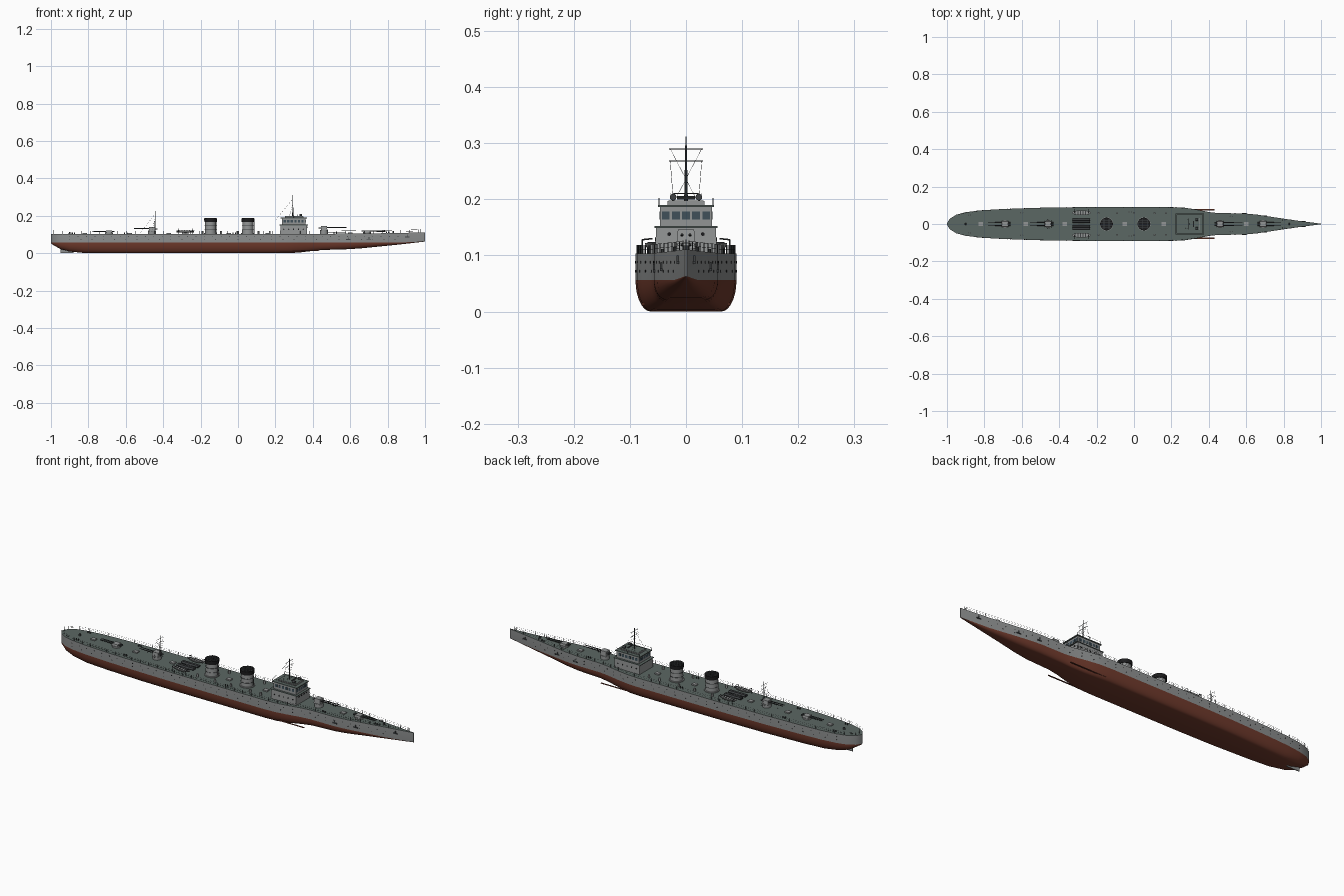
import bpy, bmesh, math
from mathutils import Vector

if "Cube" in bpy.data.objects:
    bpy.data.objects.remove(bpy.data.objects["Cube"])

def mat(name, c):
    m = bpy.data.materials.new(name)
    m.diffuse_color = (*c, 1)
    m.use_nodes = True
    m.node_tree.nodes["Principled BSDF"].inputs["Base Color"].default_value = m.diffuse_color
    return m

HULL = mat("hull_grey", (0.27, 0.28, 0.28))
RED = mat("bottom_red", (0.16, 0.042, 0.025))
DECK = mat("deck_green_grey", (0.105, 0.135, 0.125))
HOUSE = mat("house_grey", (0.29, 0.30, 0.30))
BLACK = mat("funnel_black", (0.012, 0.012, 0.013))
DARK = mat("dark_metal", (0.05, 0.055, 0.058))
GLASS = mat("window_glass", (0.05, 0.08, 0.10))

def finish(bm, name, mats, smooth=False):
    me = bpy.data.meshes.new(name)
    bmesh.ops.recalc_face_normals(bm, faces=bm.faces)
    bm.to_mesh(me)
    bm.free()
    for m in mats:
        me.materials.append(m)
    ob = bpy.data.objects.new(name, me)
    bpy.context.collection.objects.link(ob)
    if smooth:
        bpy.ops.object.select_all(action='DESELECT')
        ob.select_set(True)
        bpy.context.view_layer.objects.active = ob
        bpy.ops.object.shade_smooth_by_angle(angle=math.radians(35))
    return ob

def add_box(bm, x0, x1, y0, y1, z0, z1, taper=1.0):
    vs = bmesh.ops.create_cube(bm, size=1)["verts"]
    for v in vs:
        k = taper if v.co.z > 0 else 1
        v.co = ((x0+x1)/2 + v.co.x*(x1-x0)*k, (y0+y1)/2 + v.co.y*(y1-y0)*k, z0 if v.co.z < 0 else z1)

def add_rod(bm, a, b, r, r2=None, n=8):
    a, b = Vector(a), Vector(b)
    d = b - a
    vs = bmesh.ops.create_cone(bm, cap_ends=True, segments=n, radius1=r, radius2=r if r2 is None else r2, depth=d.length)["verts"]
    q = Vector((0, 0, 1)).rotation_difference(d)
    for v in vs:
        v.co = q @ v.co + (a+b)/2

def boxes(name, m, *specs):
    bm = bmesh.new()
    for s in specs:
        add_box(bm, *s)
    return finish(bm, name, [m])

def rods(name, m, *specs, n=8):
    bm = bmesh.new()
    for s in specs:
        add_rod(bm, *s, n=n)
    return finish(bm, name, [m], True)

# Hull stations: x, half width, keel height, flat-bottom share
ST = [(-1, .004, .052, .3), (-.985, .028, .042, .4), (-.95, .050, .022, .5), (-.9, .063, .009, .55),
      (-.82, .073, .001, .6), (-.7, .080, 0, .65), (-.5, .087, 0, .7), (-.3, .090, 0, .7), (.2, .090, 0, .7),
      (.27, .087, 0, .68), (.33, .078, .004, .66), (.4, .064, .012, .65), (.45, .058, .017, .65),
      (.58, .057, .021, .6), (.65, .051, .025, .5), (.75, .036, .035, .4), (.85, .021, .045, .3), (1, .0015, .062, .2)]

def station(x):
    for a, b in zip(ST, ST[1:]):
        if x <= b[0]:
            t = (x - a[0]) / (b[0] - a[0])
            return [p + (q - p)*t for p, q in zip(a, b)]
    return list(ST[-1])

def W(x):
    return station(x)[1]

def ZD(x):
    return 0.103 + 0.008*max(0, (x - .3)/.7)**2

bm = bmesh.new()
rings = []
for x, w, zb, f in ST:
    zw = max(.056, zb + .001)
    half = [(w, ZD(x)), (w, zw)]
    for i in range(1, 8):
        a = math.pi/2*(1 - i/7)
        half.append((w*(f + (1-f)*math.sin(a)), zw - (zw - zb)*math.cos(a)))
    ring = half + [(-y, z) for y, z in reversed(half)]
    rings.append([bm.verts.new((x, y, z)) for y, z in ring])
n = len(rings[0])
for A, B in zip(rings, rings[1:]):
    for i in range(n):
        j = (i + 1) % n
        fc = bm.faces.new((A[i], A[j], B[j], B[i]))
        fc.material_index = 2 if i == n-1 else 0 if i in (0, n-2) else 1
bm.faces.new(rings[0])
bm.faces.new(rings[-1])
finish(bm, "hull", [HULL, RED, DECK], True)

# Rudder, propeller shafts and bilge keels
boxes("rudder", HULL, (-.95, -.88, -.002, .002, .002, .035))
rods("propeller_shafts", DARK, *[((-.9, s*.03, .012), (-.7, s*.03, .008), .003) for s in (-1, 1)])
boxes("bilge_keels", RED, *[(.1, .43, s*.076-.003, s*.076+.003, .012, .015) for s in (-1, 1)])

# Deck railing: posts and two wires on each side
bm = bmesh.new()
xs = [-.985 + i*.0488 for i in range(41)]
for s in (-1, 1):
    for a, b in zip(xs, xs[1:] + [None]):
        p = Vector((a, s*W(a)*.97, ZD(a)))
        add_rod(bm, p, p + Vector((0, 0, .016)), .0009, n=4)
        if b:
            q = Vector((b, s*W(b)*.97, ZD(b)))
            for h in (.008, .0155):
                add_rod(bm, p + Vector((0, 0, h)), q + Vector((0, 0, h)), .0004, n=3)
finish(bm, "deck_railing", [DARK])

# Portholes in two rows, and anchors
bm = bmesh.new()
for s in (-1, 1):
    for z, step in ((.088, .045), (.072, .06)):
        x = -.9
        while x < .9:
            y = s*W(x)
            add_rod(bm, (x, y - s*.001, z), (x, y + s*.0007, z), .0022, n=8)
            x += step
finish(bm, "portholes", [BLACK])
bm = bmesh.new()
for s in (-1, 1):
    for x, z in ((.905, .088), (.7, .075), (.59, .073)):
        y = s*W(x)
        add_box(bm, x-.012, x+.012, y-.003, y+.003, z-.003, z+.002)
        add_box(bm, x-.002, x+.002, y-.003, y+.003, z-.003, z+.012)
finish(bm, "anchors", [DARK])

# Bridge house in three tiers with deck-coloured roofs
boxes("bridge_house", HOUSE, (.225, .37, -.055, .055, .1, .15, .97), (.235, .362, -.046, .046, .15, .186),
      (.25, .35, -.033, .033, .189, .197))
boxes("bridge_roofs", DECK, (.221, .374, -.056, .056, .149, .152), (.228, .368, -.05, .05, .186, .190),
      (.252, .348, -.031, .031, .197, .198))
bm = bmesh.new()
for y in (-.036, -.018, 0, .018, .036):
    add_box(bm, .36, .363, y-.007, y+.007, .164, .178)
    add_box(bm, .234, .237, y-.007, y+.007, .164, .178)
for s in (-1, 1):
    for i in range(6):
        x = .25 + i*.019
        add_box(bm, x-.006, x+.006, s*.046-.001, s*.046+.001, .164, .178)
finish(bm, "bridge_windows", [GLASS])
bm = bmesh.new()
for s in (-1, 1):
    for i in range(5):
        add_rod(bm, (.245+i*.026, s*.05, .128), (.245+i*.026, s*.0555, .128), .0035)
for y in (-.03, -.01, .01, .03):
    add_rod(bm, (.36, y, .138), (.3705, y, .138), .0035)
finish(bm, "bridge_portholes", [BLACK])
# Bridge-top rail, searchlights and rangefinder
bm = bmesh.new()
for x in (.232, .298, .364):
    for s in (-1, 1):
        add_rod(bm, (x, s*.048, .19), (x, s*.048, .202), .0007, n=4)
for s in (-1, 1):
    add_rod(bm, (.232, s*.048, .202), (.364, s*.048, .202), .0005, n=4)
    add_rod(bm, (.335, s*.023, .197), (.335, s*.023, .203), .002)
    add_rod(bm, (.328, s*.023, .204), (.342, s*.023, .204), .006, n=12)
add_rod(bm, (.318, -.016, .203), (.318, .016, .203), .003)
finish(bm, "bridge_top_fittings", [DARK])

# Funnels with black caps, bands, grating and vents
for k, x in enumerate((-.147, .053)):
    rods(f"funnel_{k}", HOUSE, ((x, 0, .1), (x, 0, .17), .031, .029), ((x, 0, .1), (x, 0, .107), .036), n=28)
    rods(f"funnel_cap_{k}", BLACK, ((x, 0, .167), (x, 0, .186), .033, .034), n=28)
    bm = bmesh.new()
    for i in range(-3, 4):
        h = math.sqrt(.032**2 - (i*.009)**2)
        add_box(bm, x+i*.009-.0008, x+i*.009+.0008, -h, h, .185, .188)
        add_box(bm, x-h, x+h, i*.009-.0008, i*.009+.0008, .185, .188)
    for z in (.125, .146):
        add_rod(bm, (x, 0, z), (x, 0, z+.0015), .0315, n=28)
    add_rod(bm, (x+.034, 0, .1), (x+.034, 0, .184), .002)
    finish(bm, f"funnel_fittings_{k}", [DARK])
rods("ventilators", HOUSE, *[((x, s*.058, .1), (x, s*.058, .119), .005) for x in (-.19, -.09, .0, .11, .17) for s in (-1, 1)], n=12)

# Masts with yards and stays
rods("foremast", DARK, ((.293, 0, .19), (.293, 0, .312), .0035, .001),
     *[((.293, -.03, z), (.293, .03, z), .0009) for z in (.268, .29)])
rods("aft_mast", DARK, ((-.443, 0, .1), (-.443, 0, .225), .0035, .001),
     *[((-.443, -.022, z), (-.443, .022, z), .0009) for z in (.19, .21)])
bm = bmesh.new()
for x, zt, zl, zb, dx in ((.293, .29, .268, .19, .09), (-.443, .21, .19, .105, .09)):
    for s in (-1, 1):
        add_rod(bm, (x, s*.028, zt), (x, -s*.024, zb), .0004, n=3)
        add_rod(bm, (x, s*.028, zl), (x-.02, s*.022, zb), .0004, n=3)
    add_rod(bm, (x, 0, zt), (x-dx, 0, zb-.01), .0004, n=3)
finish(bm, "rigging", [DARK])

# Guns: pedestal, shield and twin barrels; d is the pointing direction
def gun(name, x, z, d, length, tall):
    x0, x1 = sorted((x - d*.018, x + d*.018))
    boxes(name + "_shield", HOUSE, (x0, x1, -.017, .017, z+tall*.4, z+tall, .85))
    rods(name + "_pedestal", HOUSE, ((x, 0, z-.003), (x, 0, z+tall*.45), .021), n=20)
    rods(name + "_barrels", DARK, *[((x - d*.03, y, z+tall*.75), (x + d*length, y, z+tall*.8), .0032, .002)
                                    for y in (-.007, .007)], n=10)

gun("forward_gun", .46, .104, 1, .12, .042)
gun("bow_gun", .69, ZD(.69), 1, .095, .017)
gun("aft_gun", -.46, .103, -1, .095, .036)
gun("stern_gun", -.69, .103, -1, .09, .017)

# Torpedo tubes amidships
rods("torpedo_tubes", DARK, *[((-.33, y, .115), (-.235, y, .115), .0055) for y in (-.024, -.012, .012, .024)], n=12)
boxes("torpedo_mounts", HOUSE, *[(-.30, -.265, s*.018-.014, s*.018+.014, .1, .112) for s in (-1, 1)])

# Ship's boats with thwarts and davits
for s, side in ((-1, "starboard"), (1, "port")):
    bm = bmesh.new()
    for v in bmesh.ops.create_uvsphere(bm, u_segments=20, v_segments=10, radius=1)["verts"]:
        z = min(v.co.z, 0)
        v.co = (-.281 + v.co.x*.05, s*.06 + v.co.y*.013, .122 + z*.013)
    finish(bm, f"boat_{side}", [HOUSE], True)
    boxes(f"boat_thwarts_{side}", DARK, *[(-.317+i*.014, -.312+i*.014, s*.06-.009, s*.06+.009, .1215, .1235) for i in range(6)])
    rods(f"davits_{side}", DARK, *[((x, s*.078, .1), (x, s*.078, .128), .0014) for x in (-.32, -.242)],
         *[((x, s*.078, .128), (x, s*.06, .13), .0014) for x in (-.32, -.242)])

# Bollards, hatches, capstan and staffs
rods("bollards", DARK, *[((x+d, s*W(x)*.72, .1), (x+d, s*W(x)*.72, ZD(x)+.008), .003)
                         for x in (-.88, -.6, -.02, .52, .8) for d in (-.006, .006) for s in (-1, 1)])
boxes("hatches", HOUSE, *[(x-.012, x+.012, -.01, .01, .1, ZD(x)+.006) for x in (-.82, -.58, -.37, -.05, .16, .6)])
rods("capstans", DARK, ((.83, 0, .1), (.83, 0, .118), .006, .004), ((-.9, 0, .1), (-.9, 0, .113), .006, .004), n=12)
rods("flagstaffs", DARK, ((.975, 0, .1), (.975, 0, .128), .0009), ((-.985, 0, .1), (-.985, 0, .125), .0009))
